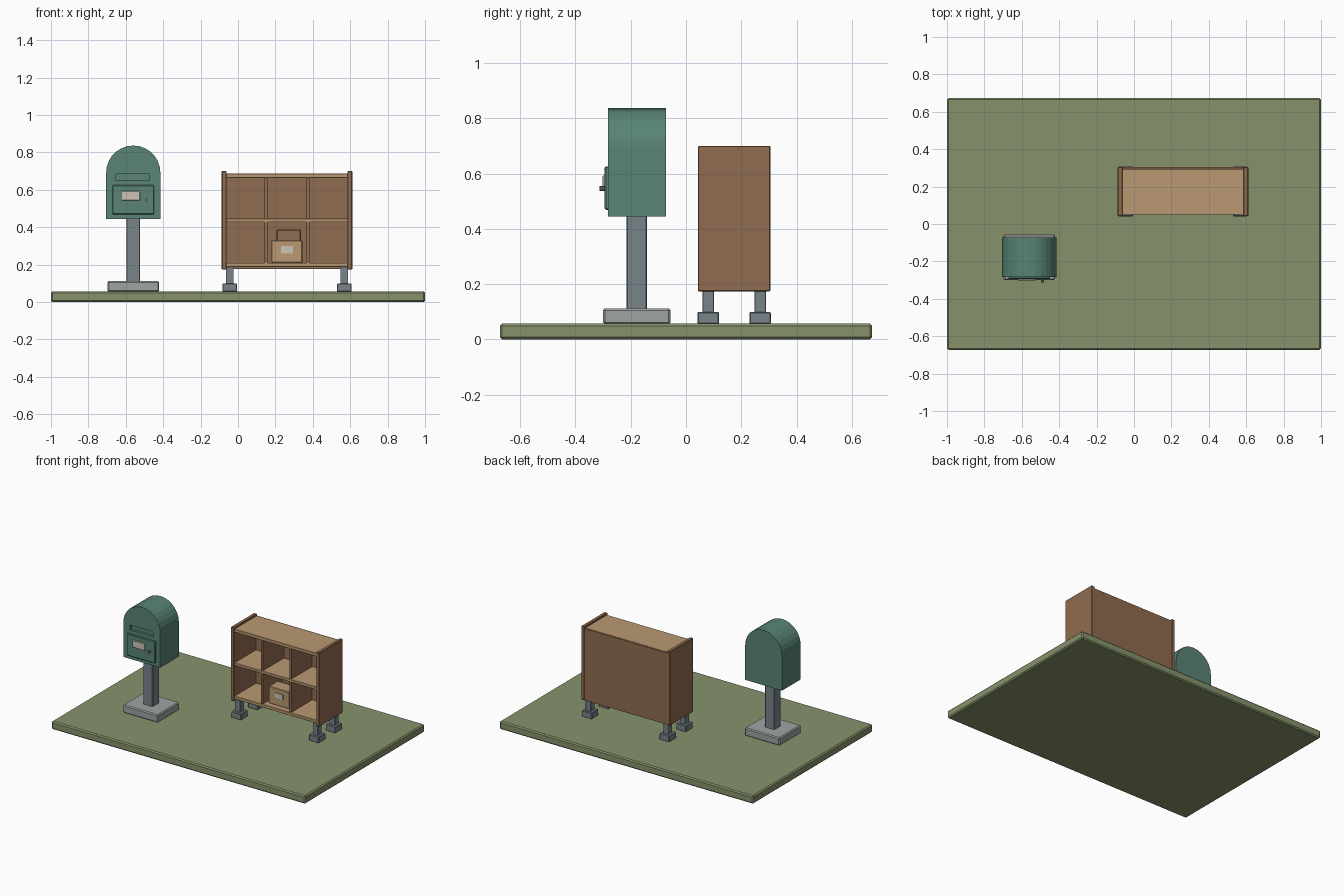
import bpy, bmesh, math

if "Cube" in bpy.data.objects:
    bpy.data.objects.remove(bpy.data.objects["Cube"])


def material(name, rgb):
    m = bpy.data.materials.new(name)
    m.diffuse_color = (*rgb, 1)
    m.use_nodes = True
    m.node_tree.nodes["Principled BSDF"].inputs["Base Color"].default_value = m.diffuse_color
    return m


GRASS = material("grass", (0.24, 0.29, 0.15))
GREEN = material("green_paint", (0.10, 0.23, 0.18))
STEEL = material("steel", (0.19, 0.23, 0.25))
STONE = material("stone", (0.35, 0.37, 0.37))
BROWN = material("brown_wood", (0.28, 0.15, 0.08))
TAN = material("tan_wood", (0.49, 0.32, 0.17))
PAPER = material("paper", (0.60, 0.56, 0.46))


def finish(name, bm, mat):
    bmesh.ops.recalc_face_normals(bm, faces=bm.faces)
    me = bpy.data.meshes.new(name)
    bm.to_mesh(me)
    bm.free()
    ob = bpy.data.objects.new(name, me)
    bpy.context.collection.objects.link(ob)
    if mat:
        me.materials.append(mat)
    return ob


def box(name, x, y, z, mat, bevel=0.0):
    """Box given by its (min, max) range on each axis."""
    bm = bmesh.new()
    bmesh.ops.create_cube(bm, size=1)
    for v in bm.verts:
        v.co = [sum(r) / 2 + c * (r[1] - r[0]) for c, r in zip(v.co, (x, y, z))]
    ob = finish(name, bm, mat)
    if bevel:
        mod = ob.modifiers.new("edge_bevel", 'BEVEL')
        mod.width = bevel
        mod.segments = 1
    return ob


# Lawn slab
box("lawn", (-1, 1), (-0.673, 0.673), (0, 0.057), GRASS, 0.008)

# Mailbox foot and post
MX, MY = -0.56, -0.178
box("mailbox_base", (MX - 0.138, MX + 0.138), (MY - 0.122, MY + 0.122),
    (0.055, 0.112), STONE, 0.007)
box("mailbox_post", (MX - 0.037, MX + 0.037), (MY - 0.037, MY + 0.037),
    (0.105, 0.45), STEEL, 0.003)

# Arched mailbox body
R, SPRING, Y0, Y1 = 0.145, 0.692, -0.283, -0.073
profile = [(MX - R, 0.445), (MX + R, 0.445)]
profile += [(MX + R * math.cos(math.pi * i / 14), SPRING + R * math.sin(math.pi * i / 14))
            for i in range(15)]
bm = bmesh.new()
face = bm.faces.new([bm.verts.new((x, Y0, z)) for x, z in profile])
ext = bmesh.ops.extrude_face_region(bm, geom=[face])
bmesh.ops.translate(bm, vec=(0, Y1 - Y0, 0),
                    verts=[g for g in ext["geom"] if isinstance(g, bmesh.types.BMVert)])
body = finish("mailbox_body", bm, GREEN)

# Letter slot cut into the front
cutter = box("slot_cutter", (-0.652, -0.472), (Y0 - 0.05, Y0 + 0.018), (0.651, 0.685), GREEN)
cutter.hide_render = True
cutter.hide_viewport = True
cut = body.modifiers.new("letter_slot", 'BOOLEAN')
cut.object = cutter
cut.operation = 'DIFFERENCE'
cut.solver = 'EXACT'

# Mailbox door, label and knob
box("mailbox_door", (-0.671, -0.449), (-0.294, -0.275), (0.469, 0.625), GREEN, 0.004)
box("mailbox_label", (-0.621, -0.525), (-0.302, -0.29), (0.543, 0.593), PAPER, 0.002)
bm = bmesh.new()
bmesh.ops.create_cone(bm, cap_ends=True, segments=10, radius1=0.009, radius2=0.009, depth=0.022)
for v in bm.verts:
    v.co = (-0.49 + v.co.x, -0.301 + v.co.z, 0.546 + v.co.y)
finish("mailbox_knob", bm, STEEL)

# Cabinet side and back panels
CX0, CX1, CY0, CY1 = -0.087, 0.611, 0.043, 0.305
T = 0.025
for side, x in (("left", CX0), ("right", CX1 - T)):
    box(side + "_side_panel", (x, x + T), (CY0, CY1), (0.174, 0.70), BROWN, 0.003)
box("back_panel", (CX0 + T / 2, CX1 - T / 2), (0.291, 0.304), (0.176, 0.686), BROWN)

# Shelves and dividers
for name, z0, z1 in (("bottom_shelf", 0.188, 0.21), ("middle_shelf", 0.427, 0.447),
                     ("top_shelf", 0.664, 0.687)):
    box(name, (CX0 + T - 0.002, CX1 - T + 0.002), (0.05, 0.294), (z0, z1), TAN, 0.002)
for i, x in enumerate((0.15, 0.374)):
    for row, z in (("lower", (0.208, 0.43)), ("upper", (0.445, 0.666))):
        box(f"{row}_divider_{i + 1}", (x - 0.007, x + 0.007), (0.056, 0.293), z, BROWN)

# Legs with feet
for sx, x in (("left", -0.044), ("right", 0.568)):
    for sy, y in (("front", 0.08), ("back", 0.268)):
        box(f"{sy}_{sx}_leg", (x - 0.021, x + 0.021), (y - 0.021, y + 0.021),
            (0.09, 0.192), STEEL, 0.002)
        box(f"{sy}_{sx}_foot", (x - 0.039, x + 0.039), (y - 0.039, y + 0.039),
            (0.055, 0.1), STEEL, 0.004)

# Parcels in the lower middle compartment
box("front_parcel", (0.178, 0.344), (0.09, 0.19), (0.209, 0.33), TAN, 0.004)
box("parcel_label", (0.229, 0.294), (0.085, 0.095), (0.26, 0.30), PAPER, 0.001)
box("back_parcel", (0.206, 0.336), (0.2, 0.275), (0.209, 0.388), BROWN, 0.004)
